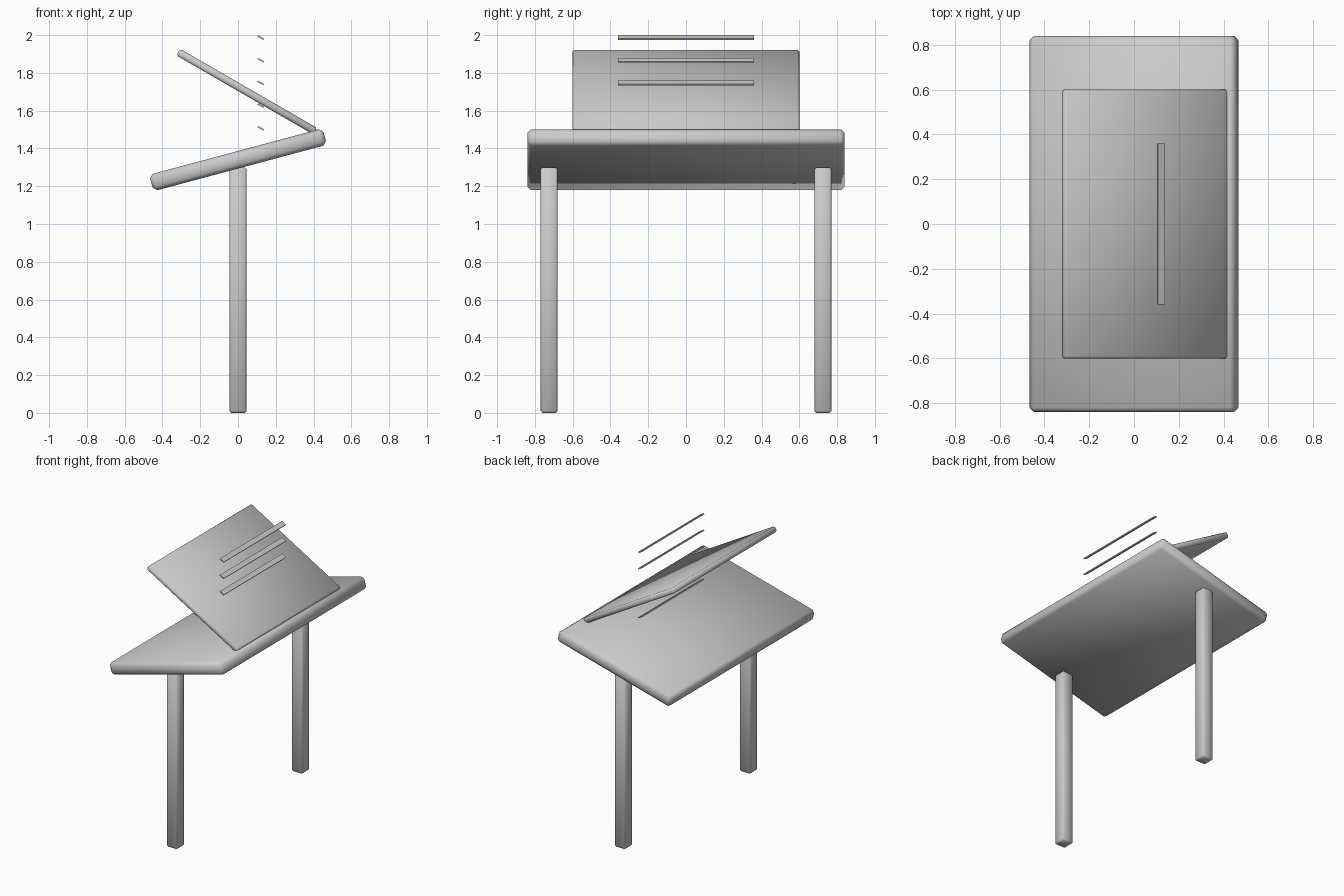
import bpy
from math import radians

if "Cube" in bpy.data.objects:
    bpy.data.objects.remove(bpy.data.objects["Cube"])


def box(name, size, loc, tilt=0.0, chamfer=0.0):
    """Box tilted around y, with optional single-segment chamfered edges."""
    bpy.ops.mesh.primitive_cube_add(size=1, location=loc)
    ob = bpy.context.object
    ob.name = name
    ob.scale = size
    bpy.ops.object.transform_apply(location=False, rotation=False, scale=True)
    ob.rotation_euler.y = radians(tilt)
    if chamfer:
        bev = ob.modifiers.new("chamfer", 'BEVEL')
        bev.width = chamfer
        bev.segments = 1
        bev.limit_method = 'NONE'
        bpy.ops.object.shade_smooth()
    return ob


# Sloping desk top
box("desk_top", (0.95, 1.68, 0.09), (0, 0, 1.34), -15, 0.02)

# Two upright legs
for side, y in (("front", -0.725), ("back", 0.725)):
    box(side + "_leg", (0.09, 0.09, 1.30), (0, y, 0.65), 0, 0.01)

# Raised reading board hinged at the desk's upper edge
box("reading_board", (0.84, 1.20, 0.04), (0.047, 0, 1.70), 30, 0.01)

# Stack of thin slats, tilted like the board
for i in range(5):
    box(f"slat_{i + 1}", (0.036, 0.72, 0.008), (0.12, 0, 1.507 + 0.12 * i), 30)
